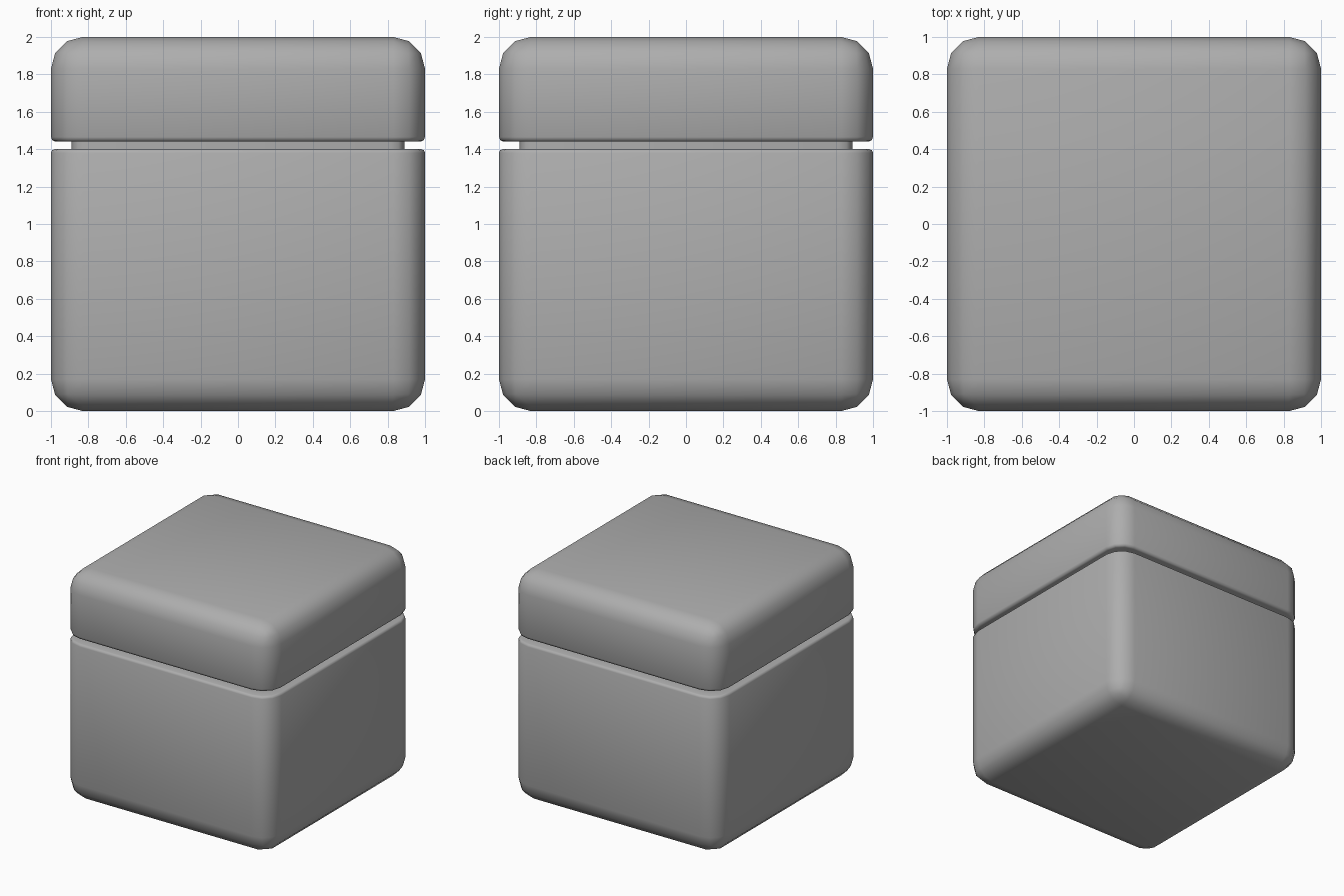
import bpy, bmesh
from mathutils import Matrix

if "Cube" in bpy.data.objects:
    bpy.data.objects.remove(bpy.data.objects["Cube"])

ROUND = 0.17                      # corner rounding
BODY_TOP, LID_BOTTOM = 1.40, 1.44

grey = bpy.data.materials.new("dark_grey")
grey.diffuse_color = (0.42, 0.42, 0.42, 1)
grey.use_nodes = True
grey.node_tree.nodes["Principled BSDF"].inputs["Base Color"].default_value = grey.diffuse_color


def cut_rounded_cube(cut_z, keep_below, rim_bevel):
    """Rounded 2-unit cube cut at cut_z, capped, with a softly bevelled rim."""
    bm = bmesh.new()
    bmesh.ops.create_cube(bm, size=2, matrix=Matrix.Translation((0, 0, 1)))
    bmesh.ops.bevel(bm, geom=bm.edges[:], offset=ROUND, segments=3,
                    profile=0.5, affect='EDGES')
    bmesh.ops.bisect_plane(bm, geom=bm.verts[:] + bm.edges[:] + bm.faces[:],
                           plane_co=(0, 0, cut_z), plane_no=(0, 0, 1),
                           clear_outer=keep_below, clear_inner=not keep_below)
    bmesh.ops.holes_fill(bm, edges=[e for e in bm.edges if e.is_boundary])
    rim = [e for e in bm.edges
           if all(abs(v.co.z - cut_z) < 1e-4 for v in e.verts)]
    bmesh.ops.bevel(bm, geom=rim, offset=rim_bevel, segments=2,
                    profile=0.5, affect='EDGES')
    return bm


def finish(bm, name):
    bmesh.ops.recalc_face_normals(bm, faces=bm.faces[:])
    mesh = bpy.data.meshes.new(name)
    bm.to_mesh(mesh)
    bm.free()
    mesh.materials.append(grey)
    obj = bpy.data.objects.new(name, mesh)
    bpy.context.collection.objects.link(obj)
    bpy.ops.object.select_all(action='DESELECT')
    obj.select_set(True)
    bpy.context.view_layer.objects.active = obj
    bpy.ops.object.shade_smooth_by_angle(angle=0.9)


# Box body, with a recessed neck raised from its top face
bm = cut_rounded_cube(BODY_TOP, True, 0.02)
cap = max(bm.faces, key=lambda f: f.calc_center_median().z)
bmesh.ops.inset_region(bm, faces=[cap], thickness=0.09, use_even_offset=True)
neck = bmesh.ops.extrude_face_region(bm, geom=[cap])["geom"]
bmesh.ops.delete(bm, geom=[cap], context='FACES_ONLY')
bmesh.ops.translate(bm, vec=(0, 0, LID_BOTTOM - BODY_TOP + 0.005),
                    verts=[g for g in neck if isinstance(g, bmesh.types.BMVert)])
finish(bm, "box_body")

# Lid
finish(cut_rounded_cube(LID_BOTTOM, False, 0.025), "box_lid")
